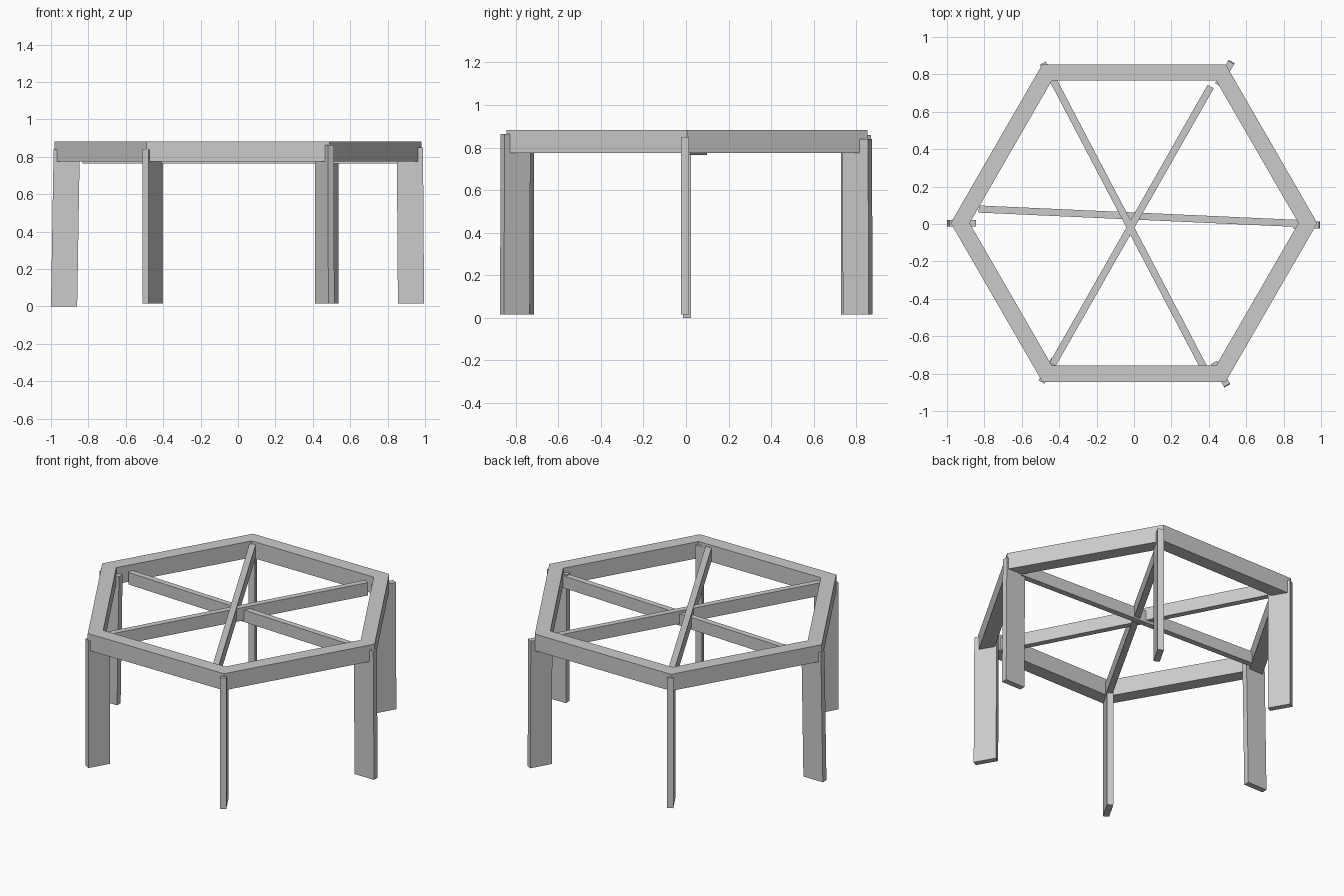
import bpy
from math import cos, sin, radians
from mathutils import Vector

if "Cube" in bpy.data.objects:
    bpy.data.objects.remove(bpy.data.objects["Cube"])


def prism(name, bottom, top):
    """Closed prism between two matching counter-clockwise outlines."""
    n = len(bottom)
    faces = [tuple(reversed(range(n))), tuple(range(n, 2 * n))]
    faces += [(i, (i + 1) % n, n + (i + 1) % n, n + i) for i in range(n)]
    mesh = bpy.data.meshes.new(name)
    mesh.from_pydata([tuple(v) for v in bottom + top], [], faces)
    obj = bpy.data.objects.new(name, mesh)
    bpy.context.collection.objects.link(obj)
    return obj


def board(name, start, end, width, z0, z1, lean=Vector((0, 0, 0))):
    """Upright board whose plan is a rectangle from start to end."""
    a, b = Vector((*start, 0)), Vector((*end, 0))
    d = (b - a).normalized()
    side = Vector((-d.y, d.x, 0)) * width / 2
    plan = [a - side, b - side, b + side, a + side]
    up = Vector((0, 0, 1))
    return prism(name, [p + up * z0 for p in plan],
                 [p + lean + up * z1 for p in plan])


# hexagonal frame: six mitred rails
OUTER, INNER, Y0 = 0.98, 0.879, 0.005


def corner(r, i, z):
    a = radians(60 * i)
    return Vector((r * cos(a), r * sin(a) + Y0, z))


for i in range(6):
    outline = [[corner(INNER, i, z), corner(OUTER, i, z),
                corner(OUTER, i + 1, z), corner(INNER, i + 1, z)]
               for z in (0.775, 0.883)]
    prism(f"frame_rail_{i + 1}", *outline)

# legs: outer end centre, plan angle, bottom, top, inward lean
legs = [
    ("right_leg", (0.995, -0.005), 0, 0.015, 0.85, 0.006),
    ("back_right_leg", (0.522, 0.868), 60, 0.015, 0.84, 0.004),
    ("back_left_leg", (-0.488, 0.86), 120, 0.015, 0.86, 0.0),
    ("left_leg", (-1.0, 0.004), 180, 0.0, 0.84, 0.014),
    ("front_left_leg", (-0.494, -0.845), 240, 0.015, 0.84, 0.0),
    ("front_right_leg", (0.499, -0.865), 300, 0.015, 0.863, 0.004),
]
for name, end, angle, z0, z1, lean in legs:
    d = Vector((cos(radians(angle)), sin(radians(angle))))
    outer = Vector(end)
    board(name, outer - d * 0.14, outer, 0.037, z0, z1,
          Vector((-d.x, -d.y, 0)) * lean)

# crossing spokes under the top
board("cross_spoke", (-0.83, 0.08), (0.88, 0.003), 0.038, 0.765, 0.843)
board("diagonal_spoke_left", (-0.43, 0.765), (0.372, -0.765), 0.038, 0.782, 0.866)
board("diagonal_spoke_right", (-0.435, -0.75), (0.41, 0.735), 0.038, 0.776, 0.86)
